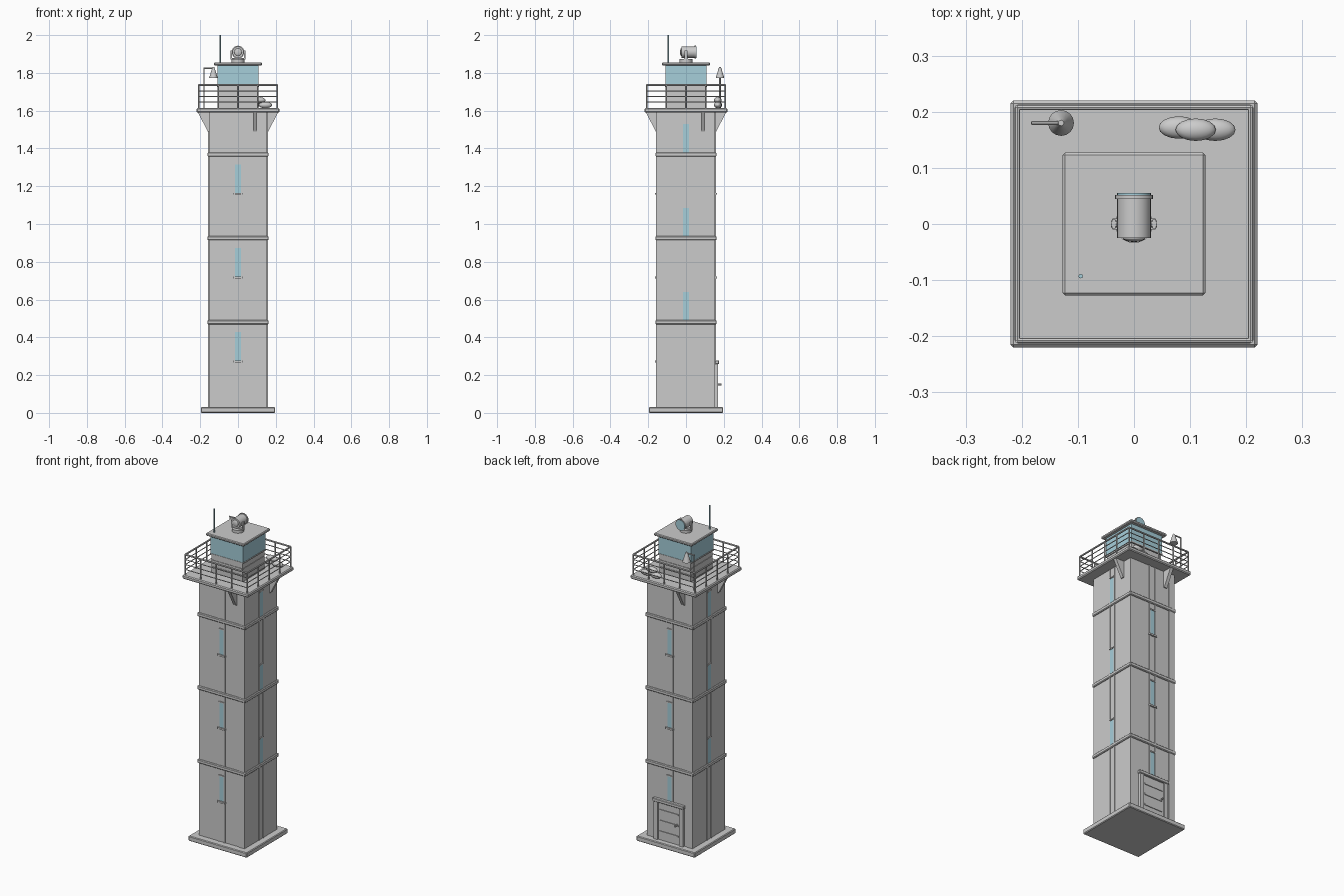
import bpy, math
from mathutils import Matrix, Vector

cube = bpy.data.objects.get("Cube")
if cube:
    bpy.data.objects.remove(cube)


def material(name, rgb):
    m = bpy.data.materials.new(name)
    m.use_nodes = True
    m.diffuse_color = (*rgb, 1)
    m.node_tree.nodes["Principled BSDF"].inputs["Base Color"].default_value = (*rgb, 1)
    return m


GREY = material("concrete grey", (0.6, 0.6, 0.6))
GLASS = material("pale blue glass", (0.38, 0.62, 0.7))


def finish(ob, name, mat, turn=0, bevel=0):
    """Name, colour and spin the part about the tower axis."""
    ob.name = name
    ob.data.materials.append(mat)
    ob.matrix_world = Matrix.Rotation(turn * math.pi / 2, 4, "Z") @ ob.matrix_basis
    if bevel:
        b = ob.modifiers.new("Bevel", "BEVEL")
        b.width, b.segments = bevel, 1
    return ob


def box(name, lo, hi, mat=GREY, turn=0, bevel=0):
    lo, hi = Vector(lo), Vector(hi)
    bpy.ops.mesh.primitive_cube_add(size=1, location=(lo + hi) / 2)
    ob = bpy.context.object
    ob.scale = hi - lo
    bpy.ops.object.transform_apply(location=True, rotation=False, scale=True)
    return finish(ob, name, mat, turn, bevel)


def slab(name, half, z0, z1, mat=GREY, bevel=0):
    return box(name, (-half, -half, z0), (half, half, z1), mat, 0, bevel)


def rod(name, a, b, r, mat=GREY, r2=None, sides=10, turn=0):
    a, b = Vector(a), Vector(b)
    bpy.ops.mesh.primitive_cone_add(vertices=sides, radius1=r, radius2=r if r2 is None else r2,
                                    depth=(b - a).length, location=(a + b) / 2)
    ob = bpy.context.object
    ob.rotation_euler = (b - a).to_track_quat("Z", "Y").to_euler()
    bpy.ops.object.shade_smooth_by_angle()
    bpy.context.view_layer.update()
    return finish(ob, name, mat, turn)


def ball(name, centre, size, mat=GREY):
    bpy.ops.mesh.primitive_uv_sphere_add(segments=16, ring_count=8, radius=1, location=centre)
    ob = bpy.context.object
    ob.scale = size
    bpy.ops.object.shade_smooth()
    return finish(ob, name, mat)


# Shaft, plinth and belt courses
W = 0.154
BANDS = (0.48, 0.925, 1.368)
slab("plinth", 0.196, 0, 0.03, bevel=0.004)
slab("shaft", W, 0.03, 1.59)
for z in BANDS:
    slab("belt_course", 0.162, z - 0.011, z + 0.011, bevel=0.004)

# Four faces: ribs, windows, sills and deck brackets
for turn in range(4):
    for s in (-1, 1):
        box("window_rib", (s * 0.019 - 0.004, -W - 0.004, 0.03), (s * 0.019 + 0.004, -W, 1.59), turn=turn)
    for z in BANDS:
        low = z + 0.011 if turn % 2 else z - 0.203
        box("window_glass", (-0.015, -W - 0.002, low), (0.015, -W, low + 0.15), GLASS, turn)
        box("window_head", (-0.018, -W - 0.006, low + 0.15), (0.018, -W, low + 0.157), turn=turn)
        if turn % 2 == 0:
            box("window_sill", (-0.026, -W - 0.01, low - 0.01), (0.026, -W, low), turn=turn)
    if turn % 2 == 0:
        box("corner_pilaster", (0.116, -W - 0.004, 0.03), (W, -W, 1.59), turn=turn)
    bracket = box("deck_bracket", (0.08, -0.212, 1.49), (0.1, -W, 1.59), turn=turn)
    for v in bracket.data.vertices:
        if v.co.z < 1.5 and v.co.y < -0.2:
            v.co.y = -W - 0.006

# Gallery deck and railing
slab("gallery_deck", 0.22, 1.59, 1.613, bevel=0.005)
R = 0.208
for turn in range(4):
    for i in range(4):
        x = -R + i * R / 2
        rod("railing_post", (x, -R, 1.61), (x, -R, 1.735), 0.004, sides=8, turn=turn)
    for z, r in ((1.645, 0.0025), (1.675, 0.0025), (1.705, 0.0025), (1.735, 0.005)):
        rod("railing_bar", (-R, -R, z), (R, -R, z), r, sides=8, turn=turn)

# Lookout cabin
slab("cabin_wall", 0.104, 1.61, 1.73)
slab("cabin_window_band", 0.108, 1.73, 1.84, GLASS)
slab("cabin_roof", 0.127, 1.84, 1.856, bevel=0.004)
for turn in range(4):
    for z in (1.65, 1.69):
        box("cabin_board", (-0.1, -0.107, z - 0.003), (0.1, -0.104, z + 0.003), turn=turn)
    box("cabin_sill", (-0.11, -0.11, 1.724), (0.11, -0.1, 1.732), turn=turn)

# Searchlight on the roof
rod("searchlight_foot", (0, 0, 1.855), (0, 0, 1.873), 0.034, sides=20)
box("searchlight_yoke", (-0.038, -0.01, 1.87), (0.038, 0.01, 1.878))
for s in (-1, 1):
    box("yoke_arm", (s * 0.036 - 0.003, -0.008, 1.87), (s * 0.036 + 0.003, 0.008, 1.918))
    rod("yoke_pivot", (s * 0.03, 0, 1.91), (s * 0.041, 0, 1.91), 0.007)
rod("searchlight_drum", (0, -0.025, 1.91), (0, 0.05, 1.91), 0.03, sides=24)
rod("searchlight_rim", (0, 0.045, 1.91), (0, 0.052, 1.91), 0.034, sides=24)
rod("searchlight_lens", (0, 0.052, 1.91), (0, 0.055, 1.91), 0.03, GLASS, sides=24)
ball("searchlight_back", (0, -0.025, 1.91), (0.02, 0.007, 0.02))

# Antenna
rod("antenna", (-0.095, -0.093, 1.855), (-0.095, -0.093, 2), 0.004, GLASS, sides=8)

# Lamp post on the gallery
rod("lamp_post", (-0.18, 0.18, 1.61), (-0.18, 0.18, 1.825), 0.004)
rod("lamp_arm", (-0.183, 0.18, 1.825), (-0.128, 0.18, 1.825), 0.004)
rod("lamp_shade", (-0.13, 0.18, 1.772), (-0.13, 0.18, 1.815), 0.023, r2=0.01, sides=16)
rod("lamp_cap", (-0.13, 0.18, 1.815), (-0.13, 0.18, 1.83), 0.01, r2=0.005, sides=16)

# Sandbags
for x, y, z in ((0.08, 0.172, 1.63), (0.145, 0.168, 1.63), (0.11, 0.168, 1.655)):
    ball("sandbag", (x, y, z), (0.036, 0.02, 0.017))

# Back door
for s in (-1, 1):
    box("door_jamb", (s * 0.085 - 0.013, W, 0.03), (s * 0.085 + 0.013, 0.17, 0.26))
box("door_lintel", (-0.104, W, 0.258), (0.104, 0.175, 0.278), bevel=0.003)
box("door_leaf", (-0.072, W, 0.03), (0.072, 0.162, 0.258))
for z in (0.08, 0.145, 0.21):
    box("door_strap", (-0.062, 0.162, z - 0.005), (0.062, 0.166, z + 0.005))
rod("door_handle", (-0.055, 0.16, 0.15), (-0.055, 0.187, 0.15), 0.005)
